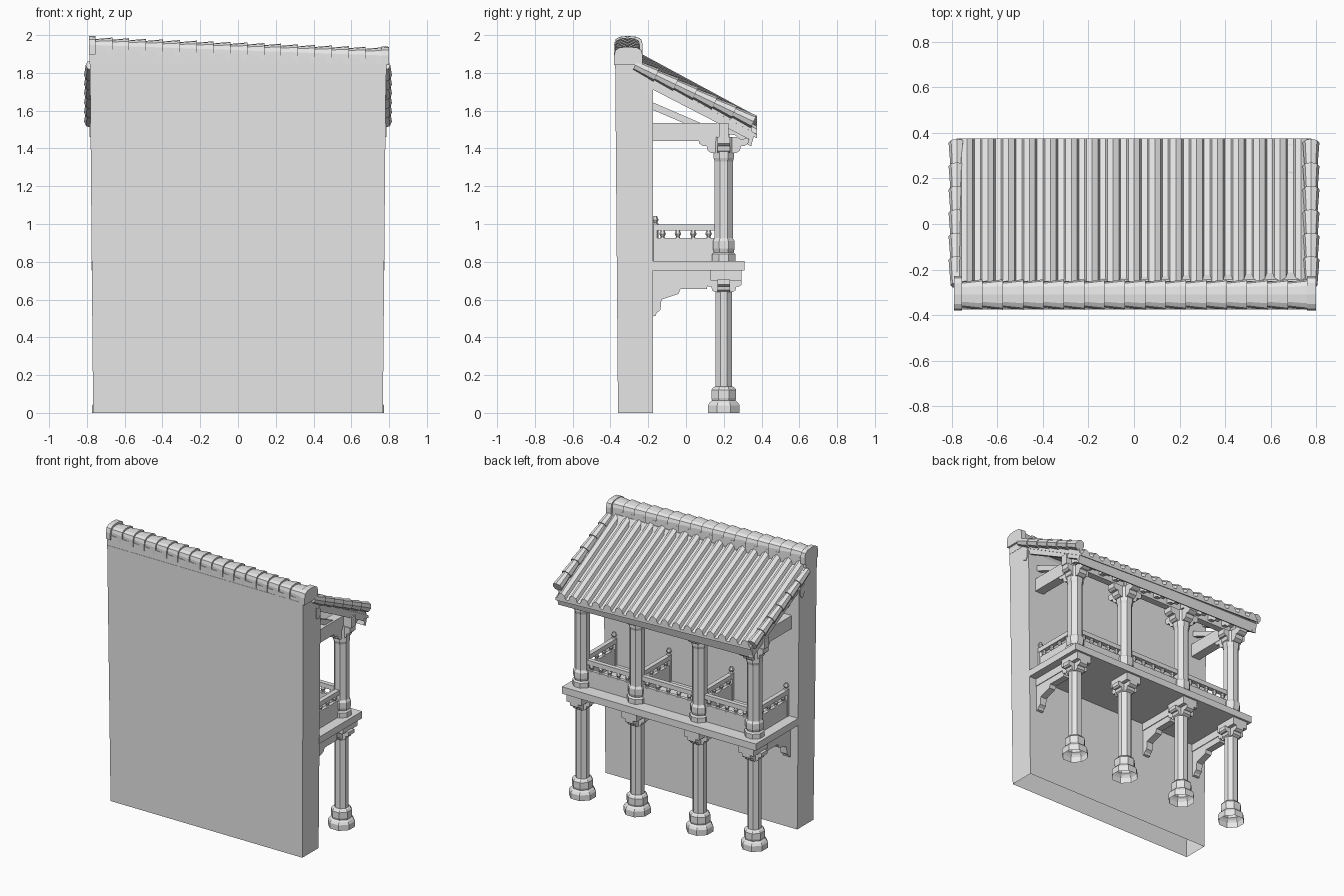
import bpy, bmesh, math
from mathutils import Vector

cube = bpy.data.objects.get("Cube")
if cube:
    bpy.data.objects.remove(cube, do_unlink=True)

grey = bpy.data.materials.new("plain_grey")
grey.use_nodes = True
grey.diffuse_color = (0.8, 0.8, 0.8, 1)
grey.node_tree.nodes["Principled BSDF"].inputs["Base Color"].default_value = (0.8, 0.8, 0.8, 1)

COLUMNS = (-0.688, -0.25, 0.25, 0.688)
COL_Y = 0.2
LEAN = -0.036          # the roof line drops towards +x


def loft(name, rings, lean=0.0, caps=(True, True)):
    """Skin a row of equal closed rings and cap the ends."""
    bm = bmesh.new()
    rows = [[bm.verts.new((x, y, z + lean * x)) for x, y, z in r] for r in rings]
    n = len(rows[0])
    for a, b in zip(rows, rows[1:]):
        for i in range(n):
            j = (i + 1) % n
            bm.faces.new((a[i], a[j], b[j], b[i]))
    if caps[0]:
        bm.faces.new(rows[0])
    if caps[1]:
        bm.faces.new(rows[-1])
    bmesh.ops.recalc_face_normals(bm, faces=bm.faces)
    me = bpy.data.meshes.new(name)
    bm.to_mesh(me)
    bm.free()
    me.materials.append(grey)
    ob = bpy.data.objects.new(name, me)
    bpy.context.collection.objects.link(ob)
    return ob


def prism_x(name, yz, x0, x1, lean=0.0):
    return loft(name, [[(x, y, z) for y, z in yz] for x in (x0, x1)], lean)


def prism_y(name, xz, y0, y1):
    return loft(name, [[(x, y, z) for x, z in xz] for y in (y0, y1)])


def box(name, x0, x1, y0, y1, z0, z1, lean=0.0):
    return prism_x(name, [(y0, z0), (y1, z0), (y1, z1), (y0, z1)], x0, x1, lean)


def lathe(name, cx, cy, profile, sides=8, caps=(False, True)):
    rings = []
    for r, z in profile:
        r /= math.cos(math.pi / sides)
        ang = [math.tau * (i + 0.5) / sides for i in range(sides)]
        rings.append([(cx + r * math.cos(a), cy + r * math.sin(a), z) for a in ang])
    return loft(name, rings, caps=caps)


def arms(name, cx, top, height, reach_x, reach_y):
    """Crossed bracket arms with scalloped undersides on top of a column."""
    def outline(c, reach):
        half = [(1, 0), (1, .4), (.85, .55), (.7, .55), (.65, .85), (.5, 1)]
        right = [(c + reach * u, top - height * v) for u, v in half]
        left = [(c - reach * u, top - height * v) for u, v in reversed(half)]
        return right + left
    prism_y(name + "_across", outline(cx, reach_x), COL_Y - .032, COL_Y + .032)
    prism_x(name + "_outward", outline(COL_Y, reach_y), cx - .032, cx + .032)


def roof_z(y):
    return 1.882 - 0.54 * (y + 0.25)


# Back wall, open underneath, flaring evenly to the top
def wall_ring(z, front):
    half, back = .767 + .009 * z, -.36 - .008 * z
    return [(-half, back, z), (half, back, z), (half, front, z), (-half, front, z)]


loft("wall", [wall_ring(0, -.175), wall_ring(1.73, -.175), wall_ring(1.85, -.245)],
     caps=(False, True))

# Ridge base, overlapping ridge tiles and end blocks
box("ridge_base", -.785, .785, -.373, -.25, 1.82, 1.90, LEAN)


def ridge_ring(x, grow, front=0.0):
    w = .058 + grow
    ring = [(x, -.31 - w, 1.87), (x, -.31 - w, 1.92)]
    for i in range(1, 6):
        a = math.pi * i / 6
        c, s = math.cos(a), math.sin(a)
        y = -.31 - w * math.copysign(abs(c) ** .8, c) + front * (c < -.1)
        ring.append((x, y, 1.92 + (.034 + grow) * s ** .7))
    return ring + [(x, -.31 + w + front, 1.92), (x, -.31 + w + front, 1.87)]


TILES = 17
step = 1.52 / TILES
for i in range(TILES):
    x = -.76 + i * step
    loft("ridge_tile", [ridge_ring(x, -.003), ridge_ring(x + step * 1.06, .009)], LEAN)
for side, x0, x1 in (("right", -.79, -.755), ("left", .76, .80)):
    loft("ridge_end_" + side, [ridge_ring(x0, .013, .01), ridge_ring(x1, .013, .01)], LEAN)

# Corrugated roof sheet with a flat underside
N = 17
pitch = 1.56 / N
section = []
for i in range(N):
    c = -.78 + (i + .5) * pitch
    for u, h in ((-.5, 0), (-.36, 0), (-.27, .026), (0, .042), (.27, .026), (.36, 0)):
        section.append((c + u * pitch, h - .042))
section += [(.78, -.042), (.78, -.062), (-.78, -.062)]
loft("roof_tiles", [[(x, y, roof_z(y) + h) for x, h in section] for y in (-.26, .375)], LEAN)
prism_x("eave_board", [(.325, 1.435), (.345, 1.425), (.362, 1.49), (.345, 1.51)], -.78, .78, LEAN * .5)

# Overlapping gable tiles down both roof ends, a little flatter than the roof
slope = Vector((0, 1, -.477)).normalized()
normal = Vector((0, .477, 1)).normalized()
for s in (-1, 1):
    for k in range(6):
        a = Vector((s * .778, -.27 + k * .103, 1.841 - k * .049))
        b = a + slope * .125
        rings = []
        for p, r in ((a, .028), (b, .037)):
            rings.append([p + Vector((r * math.cos(t), 0, 0)) + normal * r * math.sin(t)
                          for t in [math.tau * j / 8 for j in range(8)]])
        loft("gable_tile", rings)
    prism_x("gable_board", [(-.24, 1.81), (.35, 1.52), (.35, 1.44), (-.24, 1.745)],
            s * .75, s * .775)

# Balcony floor
box("balcony_floor", -.775, .775, -.178, .31, .755, .805)

for cx in COLUMNS:
    outer = abs(cx) > .5
    # Lower and upper octagonal columns
    lathe("lower_column", cx, COL_Y, [(.084, 0), (.084, .04), (.074, .056), (.062, .066), (.066, .08),
                                      (.066, .122), (.056, .135), (.044, .14), (.044, .70)])
    lathe("upper_column", cx, COL_Y, [(.062, .80), (.062, .84), (.052, .85), (.058, .87), (.058, .91),
                                      (.048, .925), (.048, 1.33), (.054, 1.35), (.054, 1.46)])
    arms("lower_bracket", cx, .705, .065, .08, .095)
    arms("upper_bracket", cx, 1.46, .085, .09 if outer else .12, .13)
    box("lower_bracket_cap", cx - .06, cx + .06, .13, .295, .70, .76)
    box("roof_post", cx - .03, cx + .03, .17, .23, 1.38, 1.56)
    # Floor joist with stepped wall corbel
    if outer or cx < 0:
        box("floor_joist", cx - .03, cx + .03, -.178, .15, .70, .76)
        prism_x("wall_corbel", [(-.178, .70), (.12, .70), (.11, .655), (-.03, .655), (-.04, .63), (-.10, .61),
                                (-.13, .60), (-.135, .545), (-.155, .53), (-.16, .515), (-.178, .51)],
                cx - .025, cx + .025)
    # Tie beam, sloping strut and rafter end at both ends
    if outer:
        box("tie_beam", cx - .035, cx + .035, -.178, .225, 1.44, 1.535)
        prism_x("strut", [(-.178, 1.645), (.10, 1.525), (.01, 1.525), (-.178, 1.605)], cx - .02, cx + .02)
        prism_x("rafter_hook", [(-.23, 1.76), (-.185, 1.74), (-.185, 1.69), (-.20, 1.67), (-.225, 1.68)],
                cx * 1.13 - .01, cx * 1.13 + .01)

# Beam carrying the eaves, with small blocks along it
box("eave_beam", -.785, .785, .175, .225, 1.46, 1.535)
for i in range(13):
    x = -.72 + i * .12
    prism_x("eave_block", [(.19, 1.55), (.34, 1.48), (.34, 1.455), (.29, 1.445), (.26, 1.47), (.19, 1.48)],
            x - .018, x + .018)


# Railings: solid panel, balusters and top rail
def baluster(x, y):
    lathe("baluster", x, y, [(.014, .92), (.008, .932), (.015, .948), (.008, .97)], 6)


def railing(name, x0, x1, y0, y1, count):
    along_x = x1 - x0 > y1 - y0
    dx, dy = (0, 1) if along_x else (1, 0)
    for part, w, z0, z1 in (("panel", .012, .80, .925), ("rail", .016, .965, .998)):
        box(name + "_" + part, x0 - dx * w, x1 + dx * w, y0 - dy * w, y1 + dy * w, z0, z1)
    for i in range(count):
        t = (i + .5) / count
        baluster(x0 + (x1 - x0) * t, y0 + (y1 - y0) * t)


for a, b in zip(COLUMNS, COLUMNS[1:]):
    railing("front_railing", a + .04, b - .04, COL_Y, COL_Y, 5)
for cx in COLUMNS:
    railing("side_railing", cx, cx, -.165, .16, 4)
    lathe("railing_post", cx, -.163, [(.015, .80), (.015, 1.0), (.009, 1.008), (.016, 1.022), (.008, 1.042)], 6)
